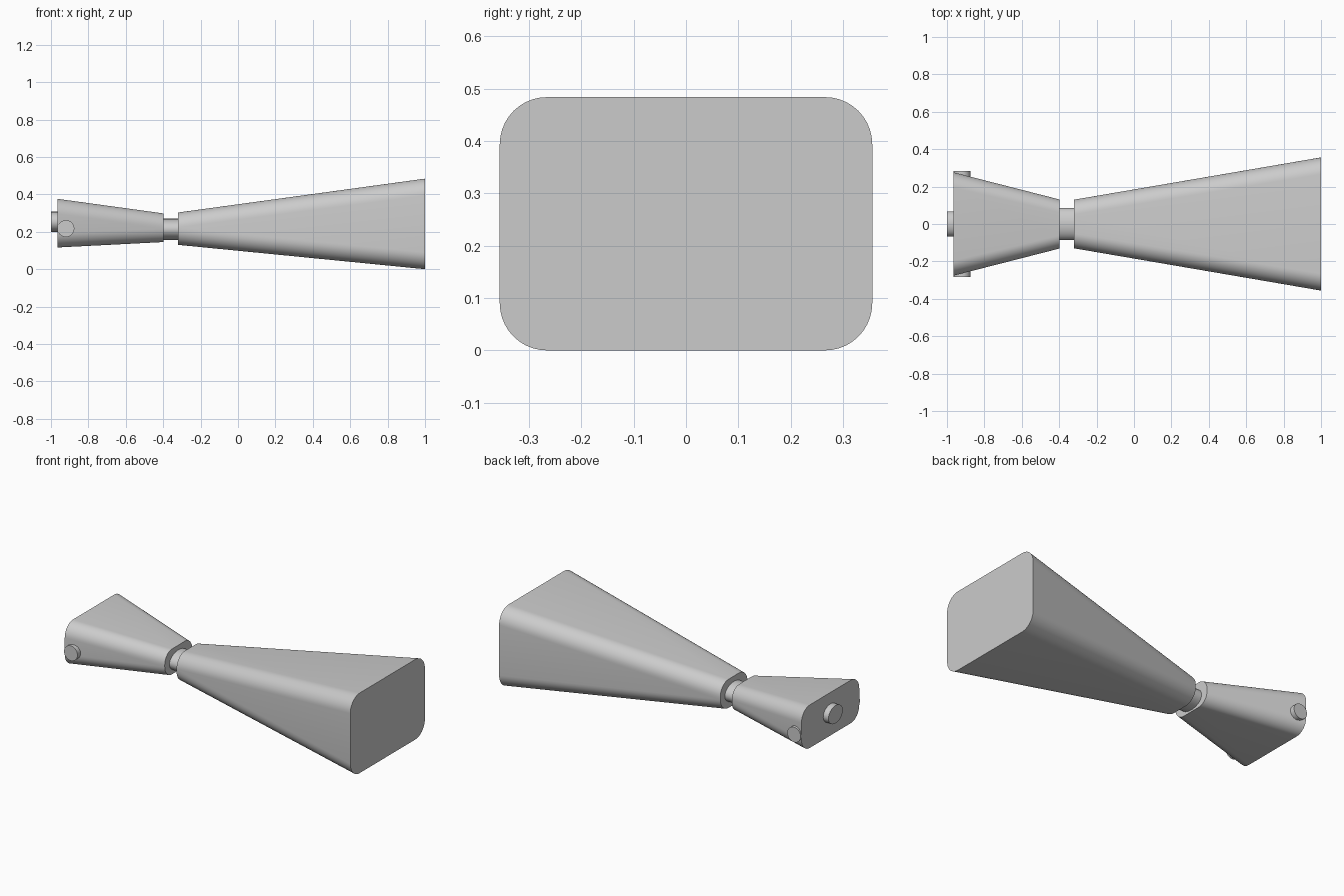
import bpy, bmesh, math

if "Cube" in bpy.data.objects:
    bpy.data.objects.remove(bpy.data.objects["Cube"])


def loft(name, sections):
    """Capped skin through matching (x, [(y, z), ...]) sections."""
    bm = bmesh.new()
    rings = [[bm.verts.new((x, y, z)) for y, z in pts] for x, pts in sections]
    n = len(rings[0])
    for a, b in zip(rings, rings[1:]):
        for i in range(n):
            j = (i + 1) % n
            bm.faces.new((a[i], a[j], b[j], b[i]))
    bm.faces.new(rings[0][::-1])
    bm.faces.new(rings[-1])
    bmesh.ops.recalc_face_normals(bm, faces=bm.faces)
    mesh = bpy.data.meshes.new(name)
    bm.to_mesh(mesh)
    bm.free()
    ob = bpy.data.objects.new(name, mesh)
    bpy.context.collection.objects.link(ob)
    smooth(ob)
    return ob


def smooth(ob):
    bpy.ops.object.select_all(action='DESELECT')
    ob.select_set(True)
    bpy.context.view_layer.objects.active = ob
    bpy.ops.object.shade_smooth_by_angle(angle=math.radians(30))


def rounded_rect(half_y, z0, z1, r, steps=10):
    pts = []
    corners = ((half_y - r, z1 - r), (-half_y + r, z1 - r),
               (-half_y + r, z0 + r), (half_y - r, z0 + r))
    for k, (cy, cz) in enumerate(corners):
        for s in range(steps + 1):
            a = math.pi / 2 * (k + s / steps)
            pts.append((cy + r * math.cos(a), cz + r * math.sin(a)))
    return pts


def ellipse(ry, rz, cz, n=40):
    return [(ry * math.cos(2 * math.pi * i / n), cz + rz * math.sin(2 * math.pi * i / n))
            for i in range(n)]


# Large flared body
loft("large_flare", [(-0.32, rounded_rect(0.13, 0.13, 0.303, 0.08)),
                     (1.0, rounded_rect(0.356, 0.0, 0.484, 0.09))])

# Small flared body
loft("small_flare", [(-0.965, rounded_rect(0.276, 0.116, 0.376, 0.08)),
                     (-0.398, rounded_rect(0.131, 0.145, 0.298, 0.07))])

# Neck joining the two bodies, and the end plug
loft("neck", [(x, ellipse(0.086, 0.057, 0.213)) for x in (-0.41, -0.31)])
loft("end_plug", [(x, ellipse(0.068, 0.054, 0.253)) for x in (-1.0, -0.955)])

# Side pegs
for side, label in ((-1, "front"), (1, "back")):
    bpy.ops.mesh.primitive_cylinder_add(vertices=32, radius=0.045, depth=0.083,
                                        location=(-0.92, side * 0.2415, 0.217),
                                        rotation=(math.pi / 2, 0, 0))
    peg = bpy.context.object
    peg.name = label + "_peg"
    smooth(peg)
